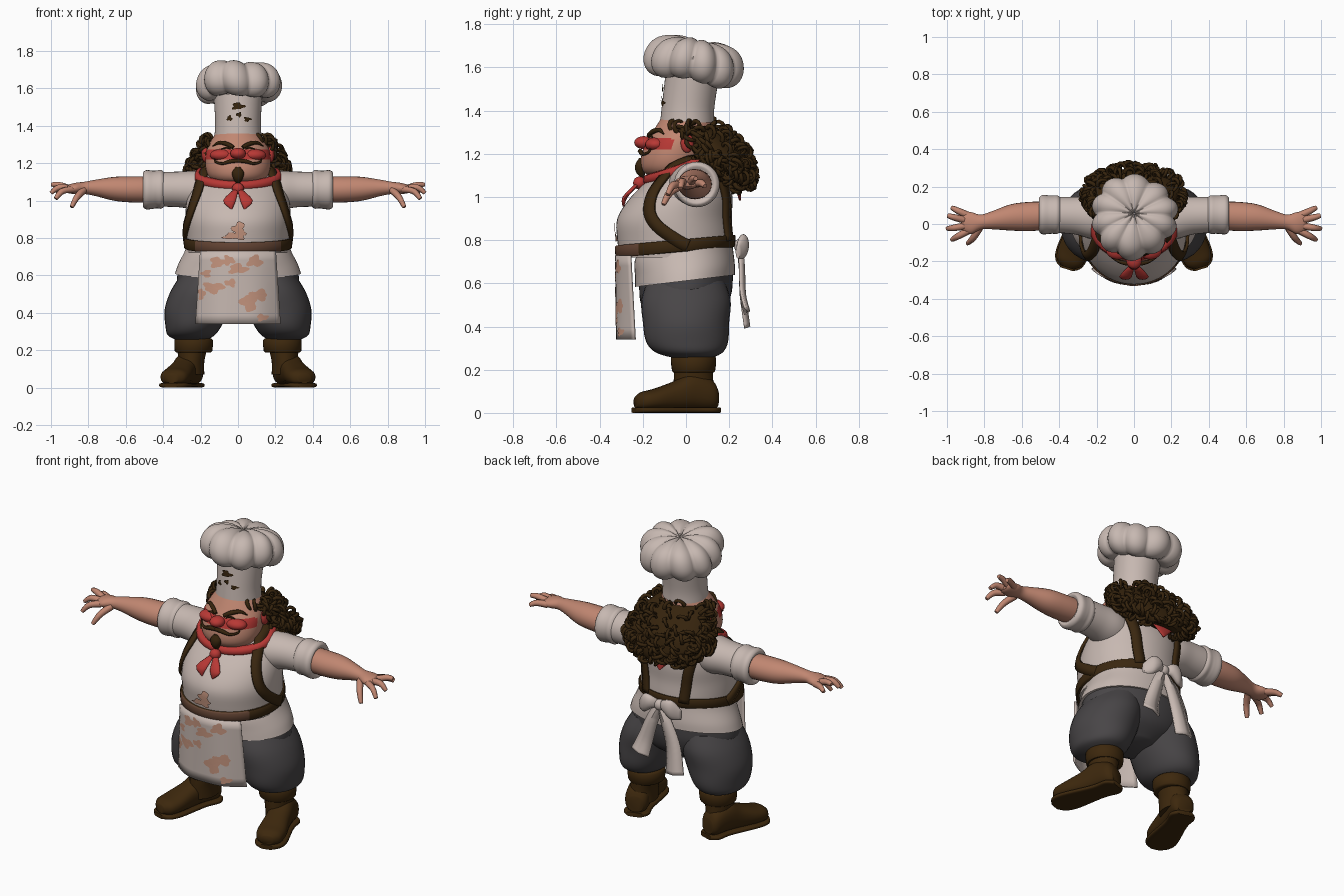
import bpy, bmesh, math, random
from mathutils import Vector, Matrix

random.seed(4)
if "Cube" in bpy.data.objects:
    bpy.data.objects.remove(bpy.data.objects["Cube"])

X, Y, Z = Vector((1, 0, 0)), Vector((0, 1, 0)), Vector((0, 0, 1))


def material(name, *rgb):
    m = bpy.data.materials.new(name)
    m.use_nodes = True
    m.diffuse_color = (*rgb, 1)
    m.node_tree.nodes["Principled BSDF"].inputs["Base Color"].default_value = (*rgb, 1)
    return m


cloth = material("off_white_cloth", .57, .48, .44)
stain = material("sauce_stain", .56, .30, .21)
skin = material("skin", .53, .24, .165)
red = material("red", .48, .04, .035)
hair = material("dark_brown_hair", .036, .017, .004)
leather = material("strap_leather", .042, .02, .005)
stained = material("stained_leather", .12, .055, .032)
boot = material("boot_leather", .047, .021, .004)
grey = material("charcoal_trousers", .065, .06, .063)


def finish(name, bm, mat, mirror=False, thick=0, angle=50):
    bmesh.ops.recalc_face_normals(bm, faces=bm.faces)
    me = bpy.data.meshes.new(name)
    bm.to_mesh(me)
    bm.free()
    me.materials.append(mat)
    me.shade_smooth()
    me.set_sharp_from_angle(angle=math.radians(angle))
    ob = bpy.data.objects.new(name, me)
    bpy.context.collection.objects.link(ob)
    if thick:
        s = ob.modifiers.new("Thickness", 'SOLIDIFY')
        s.thickness, s.offset = thick, 0
    if mirror:
        ob.modifiers.new("Mirror", 'MIRROR')
    return ob


def spline(rows, n=5):
    # smooth curve through rows of any length
    out = []
    for i in range(len(rows) - 1):
        a, b, c, d = (rows[max(0, min(len(rows) - 1, i + k))] for k in (-1, 0, 1, 2))
        for j in range(n):
            t = j / n
            out.append(tuple(q + .5 * t * (r - p + t * (2 * p - 5 * q + 4 * r - s + t * (3 * (q - r) + s - p)))
                             for p, q, r, s in zip(a, b, c, d)))
    return out + [tuple(rows[-1])]


def power(v, p):
    return math.copysign(abs(v) ** p, v)


def grid_faces(bm, rings, closed=True):
    for a, b in zip(rings, rings[1:]):
        for i in range(len(a) if closed else len(a) - 1):
            k = (i + 1) % len(a)
            bm.faces.new((a[i], a[k], b[k], b[i]))


def tube(name, rows, mat, u=X, v=Y, seg=32, p=1, fine=5, shear=0, **kw):
    # loft of elliptical rings: x, y, z, radius along u, radius along v
    bm, rings = bmesh.new(), []
    for x, y, z, ru, rv in spline(rows, fine):
        ring = []
        for i in range(seg):
            a = math.tau * i / seg
            co = (Vector((x, y, z)) + u * max(ru, .002) * power(math.cos(a), p)
                  + v * max(rv, .002) * power(math.sin(a), p))
            ring.append(bm.verts.new(co + Z * shear * co.y))
        rings.append(ring)
    grid_faces(bm, rings)
    bm.faces.new(rings[0])
    bm.faces.new(rings[-1])
    return finish(name, bm, mat, **kw)


def ball(name, loc, size, mat, **kw):
    bm = bmesh.new()
    bmesh.ops.create_uvsphere(bm, u_segments=20, v_segments=12, radius=1,
                              matrix=Matrix.Translation(loc) @ Matrix.Diagonal((*size, 1)))
    return finish(name, bm, mat, **kw)


def cord(name, paths, radius, mat, closed=False):
    # round cords; each point is x, y, z, thickness factor
    cu = bpy.data.curves.new(name, 'CURVE')
    cu.dimensions, cu.bevel_depth, cu.bevel_resolution, cu.use_fill_caps = '3D', radius, 1, True
    for path in paths:
        s = cu.splines.new('POLY')
        s.points.add(len(path) - 1)
        for pt, (x, y, z, r) in zip(s.points, path):
            pt.co, pt.radius = (x, y, z, 1), r
        s.use_cyclic_u, s.use_smooth = closed, True
    cu.materials.append(mat)
    ob = bpy.data.objects.new(name, cu)
    bpy.context.collection.objects.link(ob)


def section(rows, z):
    rows = spline(rows)
    z = max(rows[0][2], min(rows[-1][2], z))
    for a, b in zip(rows, rows[1:]):
        if z <= b[2]:
            t = (z - a[2]) / max(b[2] - a[2], 1e-6)
            return [p + (q - p) * t for p, q in zip(a, b)]


def surf(rows, deg, z):
    # point and outward normal on an upright loft
    def at(d, h):
        x, y, h, ru, rv = section(rows, h)
        return Vector((x + ru * math.cos(math.radians(d)), y + rv * math.sin(math.radians(d)), h))
    p = at(deg, z)
    return p, (at(deg + 1, z) - at(deg - 1, z)).cross(at(deg, z + .004) - at(deg, z - .004)).normalized()


def front(rows, x, z):
    _, y, _, ru, rv = section(rows, z)
    return y - rv * math.sqrt(max(0, 1 - (x / ru) ** 2))


def apron_y(x, z):
    return -.322 + 1.6 * x * x + .01 * math.cos(x * 28) * (.73 - z)


def blobs(name, spots, depth, mat):
    # thin irregular patches: x, z, half width, half height
    bm = bmesh.new()
    for x, z, w, h in spots:
        b, c = random.uniform(0, 6), random.uniform(0, 6)
        rings = []
        for f in (.05, .35, .7, 1):
            ring = []
            for i in range(24):
                t = math.tau * i / 24
                k = f * (1 + .22 * math.sin(3 * t + b) + .16 * math.sin(5 * t + c))
                px, pz = x + w * k * math.cos(t), z + h * k * math.sin(t)
                ring.append(bm.verts.new((px, depth(px, pz) - .008, pz)))
            rings.append(ring)
        grid_faces(bm, rings)
        bm.faces.new(rings[0])
    finish(name, bm, mat)


def ribbon(name, pts, normals, width, mat, thick=.012, flare=0, **kw):
    bm, rings = bmesh.new(), []
    for i, (p, n) in enumerate(zip(pts, normals)):
        tan = pts[min(i + 1, len(pts) - 1)] - pts[max(i - 1, 0)]
        side = tan.cross(n).normalized() * (width + flare * i / len(pts)) / 2
        rings.append([bm.verts.new(p - side), bm.verts.new(p + n * (.003 + flare * .2)), bm.verts.new(p + side)])
    grid_faces(bm, rings, False)
    return finish(name, bm, mat, thick=thick, **kw)


# Torso, shirt tail and trousers
TORSO = [(0, -.05, .72, .27, .255), (0, -.05, .8, .275, .268), (0, -.053, .9, .28, .265),
         (0, -.02, 1, .275, .235), (0, .02, 1.1, .245, .175), (0, .03, 1.16, .18, .14), (0, .03, 1.2, .1, .09)]
tube("shirt_torso", TORSO, cloth, seg=48)
tube("shirt_tail", [(0, -.005, .612, .337, .231), (0, -.005, .66, .32, .231), (0, -.01, .73, .285, .228),
                    (0, 0, .79, .262, .21)], cloth, seg=48, shear=.12)
tube("trouser_seat", [(0, 0, .4, .1, .1), (0, 0, .46, .25, .18), (0, 0, .54, .322, .212), (0, 0, .62, .322, .217)],
     grey, seg=48, shear=.1)
tube("trouser_leg", [(.25, .03, .255, .08, .09), (.25, .015, .28, .125, .155), (.238, .005, .33, .15, .19),
                     (.218, 0, .42, .174, .2), (.188, 0, .52, .17, .207), (.16, 0, .61, .14, .18)], grey, mirror=True)

# Belt tilted up toward the back, sauce-soaked in front
belt = tube("belt", [(0, -.05, .748, .283, .271), (0, -.05, .755, .289, .277), (0, -.05, .798, .289, .28),
                     (0, -.05, .805, .284, .274)], leather, seg=96, fine=1, shear=.09)
belt.data.materials.append(stained)
for f in belt.data.polygons:
    f.material_index = int(f.center.y < -.215)

# Shoulder straps lying on the shirt
path = spline([(12, .775), (2, .8), (-17, .87), (-31, .96), (-38, 1.06), (-32, 1.135), (0, 1.165), (35, 1.14),
               (50, 1.08), (60, .96), (64, .8)], 5)
spots = [surf(TORSO, a, z) for a, z in path]
ribbon("shoulder_strap", [p + n * .009 for p, n in spots], [n for p, n in spots], .056, leather, .016, mirror=True)

# Apron skirt
bm, rings = bmesh.new(), []
for j in range(9):
    z = .73 - .39 * j / 8
    xs = [(.2 + .025 * j / 8) * (i / 12 - 1) for i in range(25)]
    rings.append([bm.verts.new((x, apron_y(x, z), z)) for x in xs])
grid_faces(bm, rings, False)
finish("apron", bm, cloth, thick=.012)
blobs("apron_stains", [(-.11, .67, .04, .028), (0, .635, .05, .026), (-.13, .535, .055, .028), (.06, .455, .045, .045),
                       (.11, .495, .05, .028), (.09, .675, .04, .03), (-.195, .5, .018, .03), (.13, .375, .03, .018),
                       (-.17, .61, .025, .02), (-.04, .56, .03, .02), (-.05, .68, .03, .025)], apron_y, stain)
blobs("chest_stains", [(.005, .85, .033, .035), (0, .815, .045, .022), (-.05, .805, .03, .012)],
      lambda x, z: front(TORSO, x, z), stain)

# Apron bow at the back
ball("bow_knot", (0, .25, .775), (.032, .028, .032), cloth)
tube("bow_loop", [(0, .24, .775, .01, .015), (.04, .265, .785, .022, .035), (.09, .262, .77, .026, .055),
                  (.135, .24, .745, .01, .03)], cloth, u=Y, v=Z, seg=16, mirror=True)
for name, x, z in (("bow_tail_left", .11, .47), ("bow_tail_right", -.12, .4)):
    pts = [Vector(p) for p in spline([(0, .24, .77), (x * .4, .25, .68), (x * .8, .255, .55), (x, .275, z)])]
    ribbon(name, pts, [Y] * len(pts), .05, cloth, flare=.07)

# Sleeves, arms and hands
tube("sleeve", [(.12, .03, 1.05, .1, .1), (.22, .035, 1.055, .115, .105), (.32, .045, 1.06, .1, .095),
                (.45, .05, 1.06, .095, .092)], cloth, u=Y, v=Z, mirror=True)
tube("rolled_cuff", [(.39, .05, 1.06, .09, .088), (.41, .05, 1.06, .103, .103), (.435, .05, 1.06, .102, .101),
                     (.455, .05, 1.058, .103, .102), (.49, .05, 1.058, .105, .105), (.508, .05, 1.058, .088, .09),
                     (.5, .05, 1.058, .07, .07)], cloth, u=Y, v=Z, mirror=True)
tube("forearm", [(.46, .045, 1.06, .075, .07), (.56, .04, 1.06, .078, .07), (.66, .035, 1.063, .07, .064),
                 (.76, .02, 1.068, .048, .044), (.82, .01, 1.068, .04, .033), (.87, .005, 1.065, .058, .03),
                 (.91, .01, 1.062, .05, .022), (.925, .01, 1.06, .03, .012)], skin, u=Y, v=Z, seg=24, mirror=True)
FINGERS = [((.885, -.035, 1.06), (.94, -.065, 1.05), (.975, -.085, 1.01)),
           ((.9, -.01, 1.065), (.96, -.02, 1.07), (1, -.025, 1.04)),
           ((.9, .02, 1.065), (.96, .035, 1.085), (.998, .045, 1.085)),
           ((.885, .045, 1.06), (.94, .07, 1.065), (.975, .088, 1.05)),
           ((.825, -.02, 1.055), (.86, -.075, 1.02), (.89, -.105, .965))]
digits = []
for s in (1, -1):
    for f in FINGERS:
        pts = spline(f, 4)
        digits.append([(s * x, y, z, 1.15 - .5 * (i / (len(pts) - 1)) ** 2) for i, (x, y, z) in enumerate(pts)])
cord("fingers", digits, .017, skin)

# Boots, toes turned out
turn = .3
D, S = Vector((math.sin(turn), -math.cos(turn), 0)), Vector((math.cos(turn), math.sin(turn), 0))


def along(rows):
    return [(.24 + D.x * t, .14 + D.y * t, z, a, b) for t, z, a, b in rows]


tube("boot_foot", along([(0, .07, .045, .045), (.03, .085, .066, .072), (.12, .1, .068, .085), (.2, .08, .07, .068),
                         (.3, .062, .08, .05), (.36, .055, .07, .042), (.39, .05, .035, .025)]), boot, u=S, v=Z,
     seg=24, p=.85, mirror=True)
tube("boot_sole", along([(-.01, .013, .045, .013), (.03, .013, .073, .013), (.12, .013, .066, .013),
                         (.3, .013, .087, .013), (.37, .013, .073, .013), (.4, .013, .035, .013)]), boot, u=S, v=Z,
     seg=24, p=.5, mirror=True)
tube("boot_shaft", [(.255, .04, .07, .075, .095), (.25, .035, .14, .07, .092), (.245, .035, .2, .078, .09),
                    (.24, .035, .26, .08, .09)], boot, mirror=True)
tube("boot_cuff", [(.24, .035, .188, .085, .09), (.238, .035, .195, .1, .1), (.237, .035, .255, .103, .105),
                   (.24, .035, .265, .088, .09)], boot, fine=2, mirror=True)

# Head with a flushed band over the cheeks
HEAD = [(0, -.05, 1.08, .08, .08), (0, -.065, 1.115, .145, .13), (0, -.06, 1.17, .172, .15),
        (0, -.04, 1.25, .172, .148), (0, -.012, 1.31, .15, .138), (0, 0, 1.36, .118, .118)]
head = tube("head", HEAD, skin, seg=48, fine=8)
head.data.materials.append(red)
for f in head.data.polygons:
    if f.center.y < -.06 and 1.222 < f.center.z < 1.278:
        f.material_index = 1
ball("nose", (0, -.195, 1.252), (.042, .045, .03), red)
ball("cheek", (.085, -.14, 1.243), (.065, .05, .033), red, mirror=True)
ball("ear", (.175, .005, 1.25), (.02, .03, .045), red, mirror=True)


def on_face(points, lift):
    return [[(s * x, front(HEAD, x, z) - lift, z, r) for x, z, r in spline(points, 4)] for s in (1, -1)]


cord("eyebrows", on_face([(.025, 1.285, 1), (.06, 1.303, 1.3), (.1, 1.31, 1), (.135, 1.292, .3)], .008), .01, hair)
cord("squinting_eyes", on_face([(.04, 1.276, .5), (.06, 1.283, 1), (.09, 1.276, .5)], .004), .006, hair)
cord("moustache", on_face([(0, 1.213, 1), (.04, 1.21, 1.2), (.085, 1.198, .8), (.12, 1.208, .6), (.125, 1.225, .3)],
                          .012), .01, hair)
tube("goatee", [(0, -.2, 1.085, .004, .004), (0, -.21, 1.115, .024, .022), (0, -.21, 1.15, .032, .025),
                (0, -.205, 1.18, .012, .012)], hair, seg=16)

# Curly hair sweeping down and back
HAIR = [(0, .25, 1.045, .09, .04), (0, .22, 1.09, .18, .075), (0, .17, 1.15, .25, .115), (0, .135, 1.21, .23, .13),
        (0, .07, 1.29, .19, .12), (0, .025, 1.33, .145, .095)]
tube("hair_mass", HAIR, hair, seg=40)
curls = []
for i in range(270):
    low = i % 5 == 0
    angle = random.choice((random.uniform(-50, 10), random.uniform(170, 230))) if low else random.uniform(-45, 225)
    p, n = surf(HAIR, angle, random.uniform(1.13, 1.2) if low else random.uniform(1.05, 1.33))
    u = n.cross(Vector((random.uniform(-1, 1), random.uniform(-1, 1), random.uniform(-1, 1)))).normalized()
    r = random.uniform(.018, .03)
    curls.append([(*(p + n * r * (.4 + math.sin(t * .62)) + u * r * math.cos(t * .62) + n.cross(u) * .002 * t),
                   1.1 - .07 * t) for t in range(11)])
cord("hair_curls", curls, .011, hair)

# Neckerchief
ring = [surf(TORSO, a, 1.15 + .07 * min(0, math.sin(math.radians(a))))[0] for a in range(0, 360, 10)]
cord("neckerchief", [[(*p, 1) for p in ring]], .028, red, closed=True)
ball("neckerchief_knot", (0, -.215, 1.065), (.032, .03, .03), red)
tube("neckerchief_end", [(.035, -.29, .955, .004, .004), (.046, -.282, 1, .034, .012), (.01, -.225, 1.06, .012, .012)],
     red, seg=12, fine=3, mirror=True)
tube("neckerchief_back", [(0, .25, .985, .005, .005), (0, .232, 1.07, .09, .014), (0, .18, 1.14, .17, .02)], red,
     seg=16)

# Tall hat with a soft, uneven pleated puff
BAND = [(0, .005, 1.345, .126, .125), (0, .01, 1.42, .122, .122), (0, .03, 1.57, .13, .125)]
tube("hat_band", BAND, cloth, seg=48)
blobs("hat_spots", [(0, 1.505, .032, .018), (.005, 1.46, .014, .012), (-.045, 1.44, .014, .014),
                    (.05, 1.435, .018, .012)], lambda x, z: front(BAND, x, z), hair)
bm, rings = bmesh.new(), []
for r, h in spline([(.1, -.085), (.165, -.1), (.212, -.07), (.228, -.015), (.21, .045), (.165, .085),
                    (.09, .098), (.004, .08)], 4):
    ring = []
    for i in range(120):
        a = math.tau * i / 120
        lobe = abs(math.sin(5 * a + .3 + .35 * math.sin(2 * a) + h)) ** .8
        k = r * (.9 + .13 * lobe + .025 * math.sin(3 * a + 1))
        ring.append(bm.verts.new((k * math.cos(a), k * math.sin(a),
                                  h * (.87 + .13 * lobe) + r * .05 * math.sin(3 * a + 2))))
    rings.append(ring)
grid_faces(bm, rings)
puff = finish("hat_puff", bm, cloth, angle=80)
puff.location, puff.rotation_euler = (0, .042, 1.632), (-.19, 0, 0)
